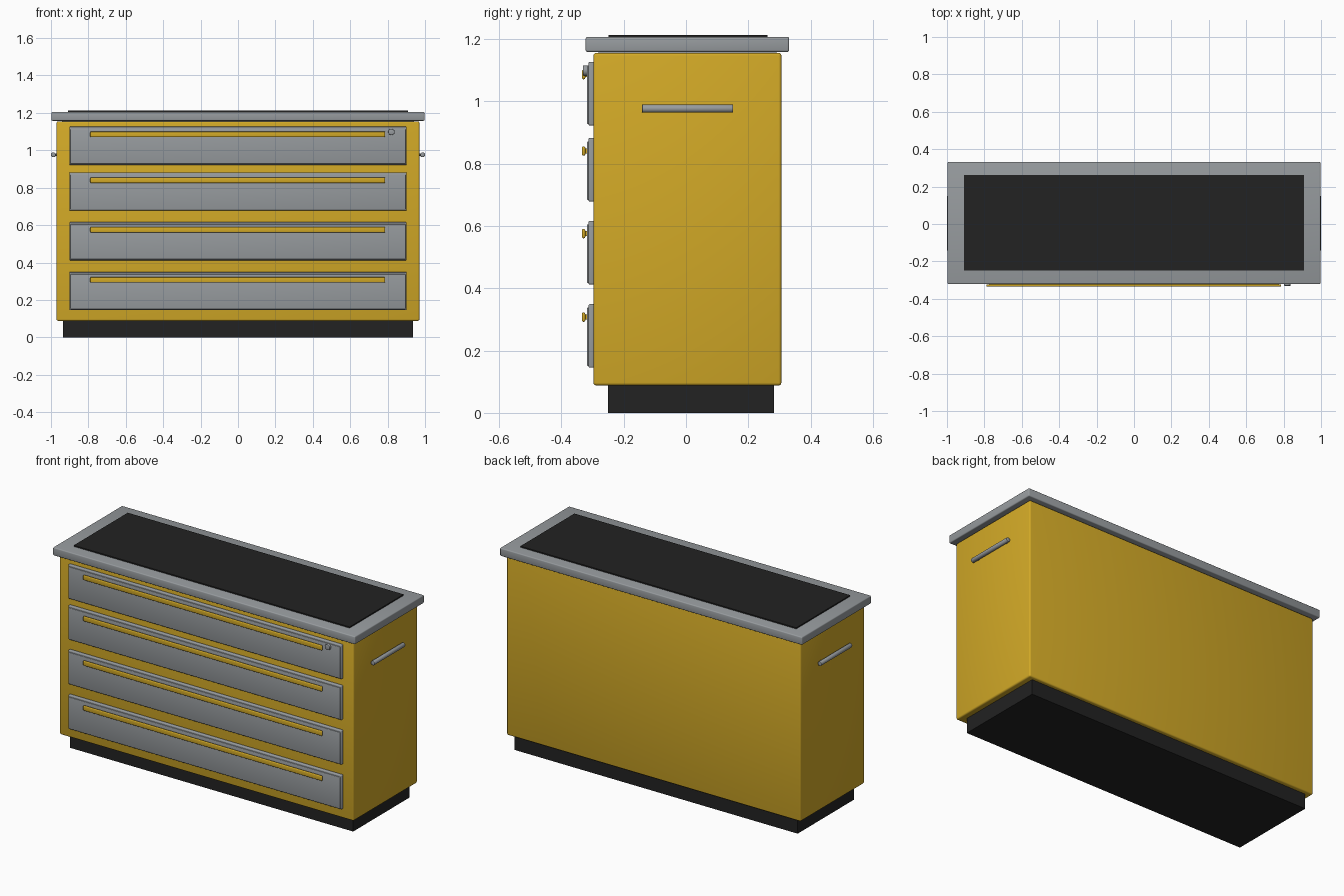
import bpy
import math

cube = bpy.data.objects.get("Cube")
if cube:
    bpy.data.objects.remove(cube, do_unlink=True)


def material(name, rgb):
    mat = bpy.data.materials.new(name)
    mat.use_nodes = True
    mat.diffuse_color = (*rgb, 1)
    mat.node_tree.nodes["Principled BSDF"].inputs["Base Color"].default_value = (*rgb, 1)
    return mat


yellow = material("mustard yellow", (0.65, 0.40, 0.02))
grey = material("steel grey", (0.31, 0.33, 0.345))
black = material("black rubber", (0.016, 0.016, 0.016))


def finish(obj, name, mat, bevel, segments):
    obj.name = name
    obj.data.materials.append(mat)
    if bevel:
        mod = obj.modifiers.new("rounded edges", 'BEVEL')
        mod.width = bevel
        mod.segments = segments
        mod.limit_method = 'ANGLE'
        bpy.ops.object.modifier_apply(modifier=mod.name)
        bpy.ops.object.shade_smooth_by_angle(angle=math.radians(35))
    return obj


def box(name, xs, ys, zs, mat, bevel=0, segments=3):
    spans = (xs, ys, zs)
    bpy.ops.mesh.primitive_cube_add(size=1, location=[(a + b) / 2 for a, b in spans])
    obj = bpy.context.object
    obj.scale = [b - a for a, b in spans]
    bpy.ops.object.transform_apply(location=False, rotation=False, scale=True)
    return finish(obj, name, mat, bevel, segments)


def rod(name, centre, radius, length, mat, rotation, bevel=0.003):
    bpy.ops.mesh.primitive_cylinder_add(vertices=24, radius=radius, depth=length,
                                        location=centre, rotation=rotation)
    return finish(bpy.context.object, name, mat, bevel, 2)


ALONG_Y = (math.pi / 2, 0, 0)
ALONG_X = (0, math.pi / 2, 0)

# Cabinet carcass, recessed plinth, worktop and mat
box("plinth", (-0.935, 0.935), (-0.25, 0.283), (0, 0.092), black)
box("cabinet_body", (-0.97, 0.97), (-0.297, 0.306), (0.088, 1.155), yellow, 0.009)
box("worktop_core", (-0.94, 0.94), (-0.28, 0.29), (1.15, 1.165), grey)
box("worktop", (-0.997, 0.997), (-0.322, 0.331), (1.158, 1.206), grey, 0.006)
box("worktop_mat", (-0.91, 0.91), (-0.248, 0.261), (1.204, 1.213), black)

# Drawers: bottom height and handle height
drawers = [(0.145, 0.307), (0.412, 0.575), (0.678, 0.840), (0.922, 1.085)]
for number, (low, pull) in enumerate(drawers, 1):
    box(f"drawer_{number}_panel", (-0.902, 0.902), (-0.313, -0.294),
        (low, low + 0.204), grey, 0.005)
    box(f"drawer_{number}_face", (-0.897, 0.897), (-0.318, -0.305),
        (low + 0.005, low + 0.193), grey, 0.004)
    box(f"drawer_{number}_handle_stem", (-0.775, 0.775), (-0.326, -0.314),
        (pull - 0.008, pull + 0.008), yellow)
    box(f"drawer_{number}_handle", (-0.79, 0.787), (-0.334, -0.323),
        (pull - 0.015, pull + 0.015), yellow, 0.005)

# Lock on the top drawer
rod("drawer_lock", (0.82, -0.322, 1.098), 0.017, 0.018, grey, ALONG_Y)

# Side grab bars with mounting posts
for side, label in ((1, "left"), (-1, "right")):
    rod(f"{label}_grab_bar", (side * 0.987, 0.005, 0.976), 0.013, 0.292, grey, ALONG_Y)
    for end in (-0.11, 0.12):
        rod(f"{label}_grab_bar_post", (side * 0.976, end, 0.976), 0.006, 0.018,
            grey, ALONG_X, 0)
